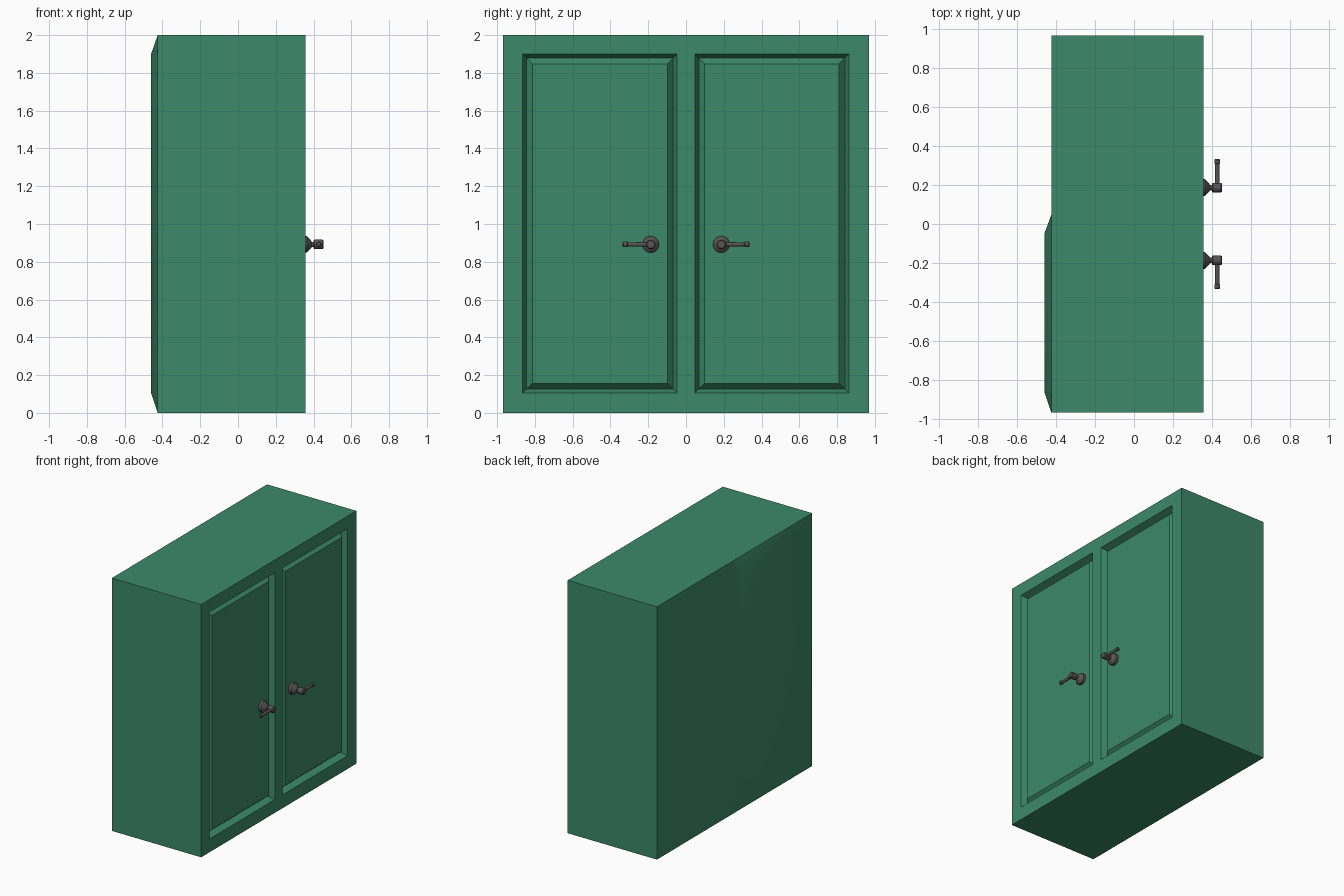
import bpy, bmesh, math
from mathutils import Matrix, Vector

if "Cube" in bpy.data.objects:
    bpy.data.objects.remove(bpy.data.objects["Cube"])


def material(name, color):
    m = bpy.data.materials.new(name)
    m.diffuse_color = color
    m.use_nodes = True
    m.node_tree.nodes["Principled BSDF"].inputs["Base Color"].default_value = m.diffuse_color
    return m


green = material("green_paint", (0.045, 0.25, 0.145, 1))
iron = material("dark_iron", (0.095, 0.088, 0.088, 1))


def finish(bm, name, mat, angle):
    bmesh.ops.recalc_face_normals(bm, faces=bm.faces)
    me = bpy.data.meshes.new(name)
    bm.to_mesh(me)
    bm.free()
    me.materials.append(mat)
    ob = bpy.data.objects.new(name, me)
    bpy.context.collection.objects.link(ob)
    bpy.ops.object.select_all(action='DESELECT')
    ob.select_set(True)
    bpy.context.view_layer.objects.active = ob
    bpy.ops.object.shade_smooth_by_angle(angle=math.radians(angle))
    return ob


# Cabinet: front and back share one grid of frame and door panels
BACK, FRONT, BULGE = -0.425, 0.357, -0.46
YS = [-0.97, -0.865, -0.047, 0.047, 0.862, 0.97]
ZS = [0, 0.105, 1.9, 2]
bm = bmesh.new()
grids, doors = [], []
for x in (BACK, FRONT):
    g = [[bm.verts.new((x, y, z)) for z in ZS] for y in YS]
    for i in range(5):
        for j in range(3):
            f = bm.faces.new((g[i][j], g[i + 1][j], g[i + 1][j + 1], g[i][j + 1]))
            if x == FRONT and j == 1 and i in (1, 3):
                doors.append(f)
    grids.append(g)
ring = ([(i, 0) for i in range(5)] + [(5, j) for j in range(3)]
        + [(i, 3) for i in range(5, 0, -1)] + [(0, j) for j in range(3, 0, -1)])
b, f = grids
for (i, j), (k, l) in zip(ring, ring[1:] + ring[:1]):
    bm.faces.new((b[i][j], b[k][l], f[k][l], f[i][j]))
bmesh.ops.recalc_face_normals(bm, faces=bm.faces)
# One back panel stands proud of the rim
for i in (1, 2):
    for j in (1, 2):
        b[i][j].co.x = BULGE
# Door mouldings: slope into a groove, then up to a raised panel
bm.normal_update()
bmesh.ops.inset_individual(bm, faces=doors, thickness=0.03, depth=-0.05)
bm.normal_update()
bmesh.ops.inset_individual(bm, faces=doors, thickness=0.043, depth=0.035)
finish(bm, "cabinet", green, 30)


# Handles: turned parts, mirrored to the other door
def turned(name, profile, origin, axis, sides=20):
    bm = bmesh.new()
    rot = Vector((0, 0, 1)).rotation_difference(Vector(axis)).to_matrix().to_4x4()
    mat = Matrix.Translation(origin) @ rot
    rings = [[bm.verts.new(mat @ Vector((r * math.cos(a), r * math.sin(a), h)))
              for a in (2 * math.pi * k / sides for k in range(sides))]
             for h, r in profile]
    for lo, hi in zip(rings, rings[1:]):
        for k in range(sides):
            n = (k + 1) % sides
            bm.faces.new((lo[k], lo[n], hi[n], hi[k]))
    bm.faces.new(rings[0])
    bm.faces.new(rings[-1])
    ob = finish(bm, name, iron, 35)
    mod = ob.modifiers.new("other_door", 'MIRROR')
    mod.use_axis = (False, True, False)


turned("handle_base",
       [(0.338, 0.044), (0.364, 0.044), (0.369, 0.038), (0.387, 0.021),
        (0.39, 0.014), (0.405, 0.014)],
       (0, 0.187, 0.892), (1, 0, 0))
turned("handle_hub",
       [(0.4, 0.02), (0.405, 0.025), (0.447, 0.025), (0.453, 0.02)],
       (0, 0.187, 0.892), (1, 0, 0))
turned("handle_lever",
       [(0.19, 0.012), (0.308, 0.011), (0.312, 0.015), (0.33, 0.015), (0.335, 0.01)],
       (0.428, 0, 0.892), (0, 1, 0), 16)
